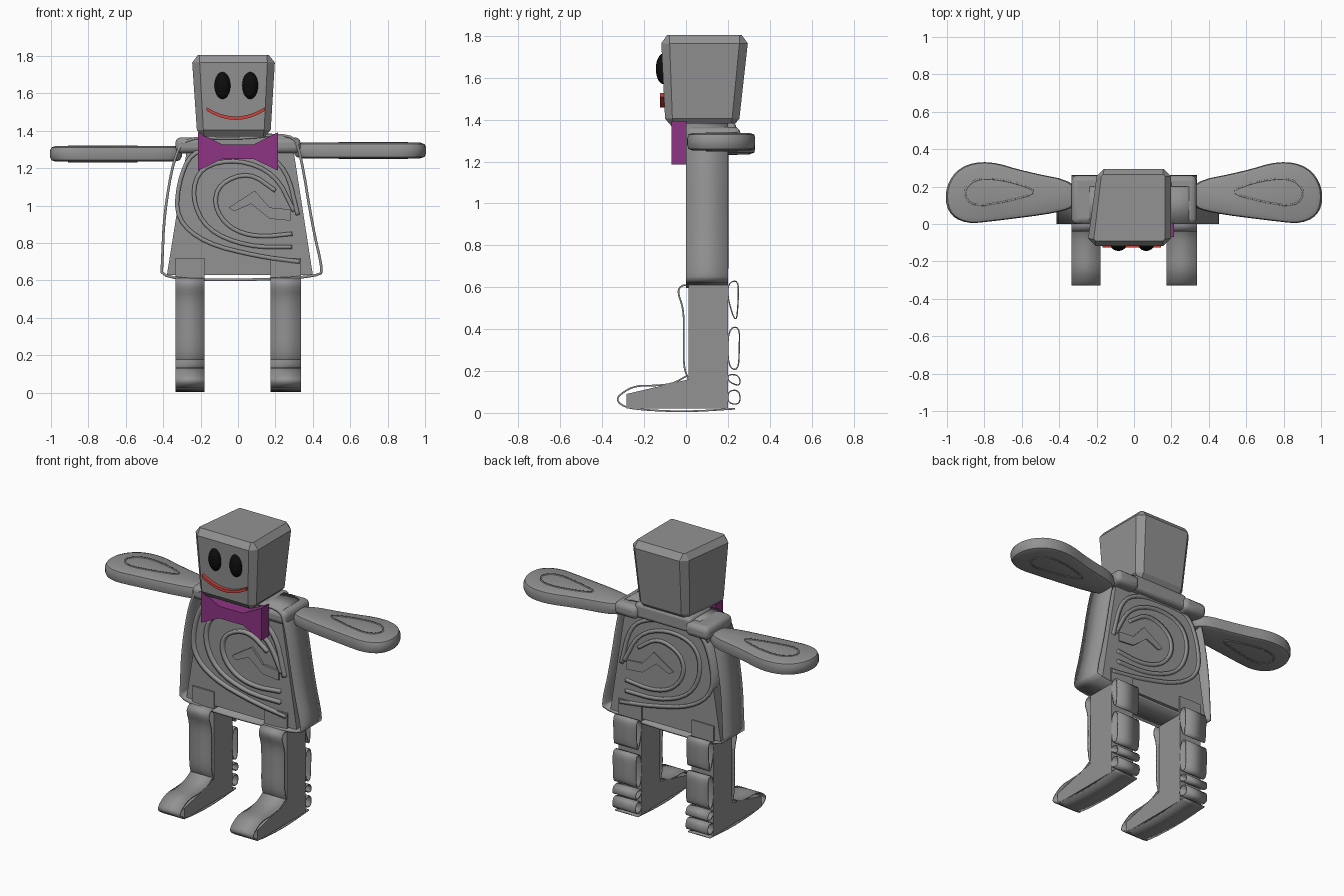
import bpy, bmesh, math

if "Cube" in bpy.data.objects:
    bpy.data.objects.remove(bpy.data.objects["Cube"])


def material(name, rgb):
    m = bpy.data.materials.new(name)
    m.diffuse_color = (*rgb, 1)
    m.use_nodes = True
    m.node_tree.nodes["Principled BSDF"].inputs["Base Color"].default_value = m.diffuse_color
    return m


GRAY = material("stone gray", (0.29, 0.29, 0.29))
PURPLE = material("bow purple", (0.27, 0.035, 0.23))
RED = material("mouth red", (0.62, 0.06, 0.05))
BLACK = material("eye black", (0.004, 0.004, 0.004))


def finish(name, bm, mat, smooth=False, thick=0):
    bmesh.ops.recalc_face_normals(bm, faces=bm.faces)
    me = bpy.data.meshes.new(name)
    bm.to_mesh(me)
    bm.free()
    ob = bpy.data.objects.new(name, me)
    bpy.context.collection.objects.link(ob)
    me.materials.append(mat)
    if thick:
        s = ob.modifiers.new("thickness", 'SOLIDIFY')
        s.thickness, s.offset = thick, 0
    if smooth:
        bpy.ops.object.select_all(action='DESELECT')
        ob.select_set(True)
        bpy.context.view_layer.objects.active = ob
        bpy.ops.object.shade_smooth_by_angle(angle=math.radians(35))
    return ob


def chaikin(pts, closed=False, n=2):
    """Round a polyline by cutting its corners."""
    for _ in range(n):
        out = [] if closed else [pts[0]]
        for i in range(len(pts) if closed else len(pts) - 1):
            a, b = pts[i], pts[(i + 1) % len(pts)]
            for t in (0.25, 0.75):
                out.append(tuple(p + (q - p) * t for p, q in zip(a, b)))
        pts = out if closed else out + [pts[-1]]
    return pts


def loft(name, rings, mat, smooth=False, closed=True, caps=True, thick=0):
    """Skin a stack of rings with equal point counts."""
    bm = bmesh.new()
    vs = [[bm.verts.new(p) for p in r] for r in rings]
    n = len(rings[0])
    for a, b in zip(vs, vs[1:]):
        for i in range(n if closed else n - 1):
            j = (i + 1) % n
            bm.faces.new((a[i], a[j], b[j], b[i]))
    if closed and caps:
        bm.faces.new(vs[0])
        bm.faces.new(vs[-1])
    return finish(name, bm, mat, smooth, thick)


def extrude(name, pts, axis, lo, hi, mat, **kw):
    """Extrude a 2D outline along x (points y,z) or y (points x,z)."""
    place = (lambda p, d: (d, *p)) if axis == 'x' else (lambda p, d: (p[0], d, p[1]))
    return loft(name, [[place(p, d) for p in pts] for d in (lo, hi)], mat, **kw)


def box(name, x, y, z, mat, bevel):
    ob = extrude(name, [(x[0], z[0]), (x[1], z[0]), (x[1], z[1]), (x[0], z[1])],
                 'y', y[0], y[1], mat, smooth=True)
    b = ob.modifiers.new("rounding", 'BEVEL')
    b.width, b.segments = bevel, 3
    return ob


# Head: tapered block with chamfered edges
def octagon(x0, x1, y0, y1, z, c, skew=0):
    return [(x0 + c, y0, z), (x1 - c, y0, z), (x1, y0 + c, z), (x1, y1 - c, z),
            (x1 - c, y1, z), (x0 + c + skew, y1, z), (x0 + skew, y1 - c, z),
            (x0, y0 + c, z)]


loft("head", [octagon(-0.19, 0.145, -0.07, 0.225, 1.37, 0.01, 0.03),
              octagon(-0.22, 0.175, -0.10, 0.255, 1.405, 0.035, 0.04),
              octagon(-0.245, 0.197, -0.118, 0.295, 1.765, 0.04, 0.045),
              octagon(-0.215, 0.165, -0.09, 0.265, 1.805, 0.01, 0.04)], GRAY)

# Eyes: flattened ellipsoids
for side, x in (("left", -0.083), ("right", 0.065)):
    bm = bmesh.new()
    bmesh.ops.create_uvsphere(bm, u_segments=24, v_segments=14, radius=1)
    for v in bm.verts:
        v.co = (x + v.co.x * 0.043, -0.108 + v.co.y * 0.036, 1.643 + v.co.z * 0.073)
    finish(side + "_eye", bm, BLACK, True)

# Mouth: curved smile bar
arc = [(-0.012 + 0.157 * t / 8, 1.468 + 0.05 * (t / 8) ** 2) for t in range(-8, 9)]
extrude("mouth", [(x, z - 0.009) for x, z in arc] + [(x, z + 0.009) for x, z in arc[::-1]],
        'y', -0.125, -0.09, RED)

# Bow tie
extrude("bow_tie", [(-0.213, 1.187), (-0.083, 1.25), (0.083, 1.25), (0.215, 1.187),
                    (0.215, 1.393), (0.083, 1.327), (-0.083, 1.327), (-0.213, 1.393)],
        'y', -0.07, 0.005, PURPLE)

# Neck and shoulders
box("neck", (-0.2, 0.2), (0.02, 0.24), (1.29, 1.385), GRAY, 0.02)
for s, side in ((-1, "left"), (1, "right")):
    x = sorted((s * 0.17, s * 0.335))
    box(side + "_shoulder", x, (0.0, 0.26), (1.28, 1.365), GRAY, 0.03)

# Torso: flat core inside a loose rounded shell
extrude("torso", [(-0.38, 0.63), (0.40, 0.63), (0.29, 1.34), (-0.27, 1.32)],
        'y', 0.022, 0.192, GRAY)
shell = [(-0.41, 0.61), (0.0, 0.60), (0.44, 0.62), (0.45, 0.67), (0.40, 0.88),
         (0.335, 1.28), (0.29, 1.39), (0.0, 1.355), (-0.28, 1.37), (-0.345, 1.25),
         (-0.395, 0.95), (-0.405, 0.70)]
extrude("torso_shell", chaikin(shell, True), 'y', 0.0, 0.2, GRAY,
        smooth=True, caps=False, thick=0.014)

# Spiral ribs standing proud of both torso faces
ribs = [
    [(0.33, 0.70), (0.1, 0.73), (-0.18, 0.80), (-0.33, 0.93), (-0.32, 1.12),
     (-0.25, 1.29), (-0.1, 1.30), (0.12, 1.29), (0.26, 1.20), (0.32, 0.95)],
    [(0.29, 0.78), (0.05, 0.78), (-0.17, 0.87), (-0.25, 1.05), (-0.2, 1.21),
     (0.0, 1.25), (0.2, 1.17), (0.30, 0.97)],
    [(0.29, 0.85), (0.1, 0.83), (-0.05, 0.88), (-0.13, 1.0), (-0.1, 1.12),
     (0.06, 1.18), (0.2, 1.08)],
]
for i, path in enumerate(ribs):
    extrude(f"torso_spiral_{i + 1}", chaikin(path), 'y', 0.004, 0.202, GRAY,
            smooth=True, closed=False, thick=0.022)
extrude("torso_zigzag", [(-0.05, 0.99), (0.09, 1.08), (0.17, 0.99), (0.28, 0.98), (0.28, 0.92),
                         (0.17, 0.93), (0.07, 1.01), (-0.02, 0.97)],
        'y', 0.008, 0.2, GRAY)

# Arms: flat rounded paddles with a raised loop on each face
paddle = [(0.30, 0.10), (0.40, 0.06), (0.75, 0.015), (0.90, 0.0), (1.0, 0.06), (1.01, 0.20),
          (0.93, 0.31), (0.78, 0.34), (0.58, 0.28), (0.30, 0.225)]
for s, side, z in ((-1, "left", 1.277), (1, "right", 1.295)):
    def ring(f, dz, grow=1):
        return [(s * (0.70 + (x - 0.70) * f), 0.17 + (y - 0.17) * f * grow, z + dz)
                for x, y in chaikin(paddle, True)]
    loft(side + "_arm", [ring(0.90, -0.042, 0.93), ring(0.97, -0.034), ring(1, -0.015),
                         ring(1, 0.015), ring(0.97, 0.034), ring(0.90, 0.042, 0.93)],
         GRAY, True)
    loop = [(0.50, 0.17), (0.68, 0.12), (0.86, 0.09), (0.92, 0.17), (0.84, 0.25), (0.66, 0.23)]
    loft(side + "_arm_loop", [[(s * x, y, z + d) for x, y in chaikin(loop, True)]
                              for d in (-0.046, 0.046)],
         GRAY, True, caps=False, thick=0.008)

# Legs: one boot-shaped profile each, wrapped with loose front and back bands
boot = [(0.2, 0.02), (0.2, 0.72), (0.012, 0.72), (0.012, 0.16), (-0.285, 0.09), (-0.285, 0.02)]
shin = [(0.015, 0.61), (-0.02, 0.61), (-0.042, 0.58), (-0.012, 0.50), (-0.01, 0.38),
        (-0.012, 0.22), (0.012, 0.16)]
foot = [(0.0, 0.175), (-0.06, 0.14), (-0.14, 0.13), (-0.24, 0.13), (-0.30, 0.10),
        (-0.335, 0.065), (-0.30, 0.03), (-0.22, 0.015), (0.0, 0.005), (0.235, 0.02)]
calf = [
    [(0.2, 0.62), (0.25, 0.635), (0.25, 0.54), (0.24, 0.42), (0.2, 0.54)],
    [(0.2, 0.40), (0.255, 0.415), (0.255, 0.31), (0.25, 0.20), (0.2, 0.22)],
    [(0.2, 0.185), (0.255, 0.18), (0.26, 0.125), (0.2, 0.15)],
    [(0.2, 0.105), (0.255, 0.11), (0.26, 0.04), (0.2, 0.045)],
]
for side, x0, x1 in (("left", -0.335, -0.18), ("right", 0.175, 0.338)):
    extrude(side + "_leg", boot, 'x', x0, x1, GRAY)
    for part, path in (("shin_band", shin), ("foot_band", foot)):
        extrude(f"{side}_{part}", chaikin(path), 'x', x0, x1, GRAY,
                smooth=True, closed=False, thick=0.008)
    for i, path in enumerate(calf):
        extrude(f"{side}_calf_band_{i + 1}", chaikin(path, True), 'x', x0, x1, GRAY,
                smooth=True, caps=False, thick=0.006)
